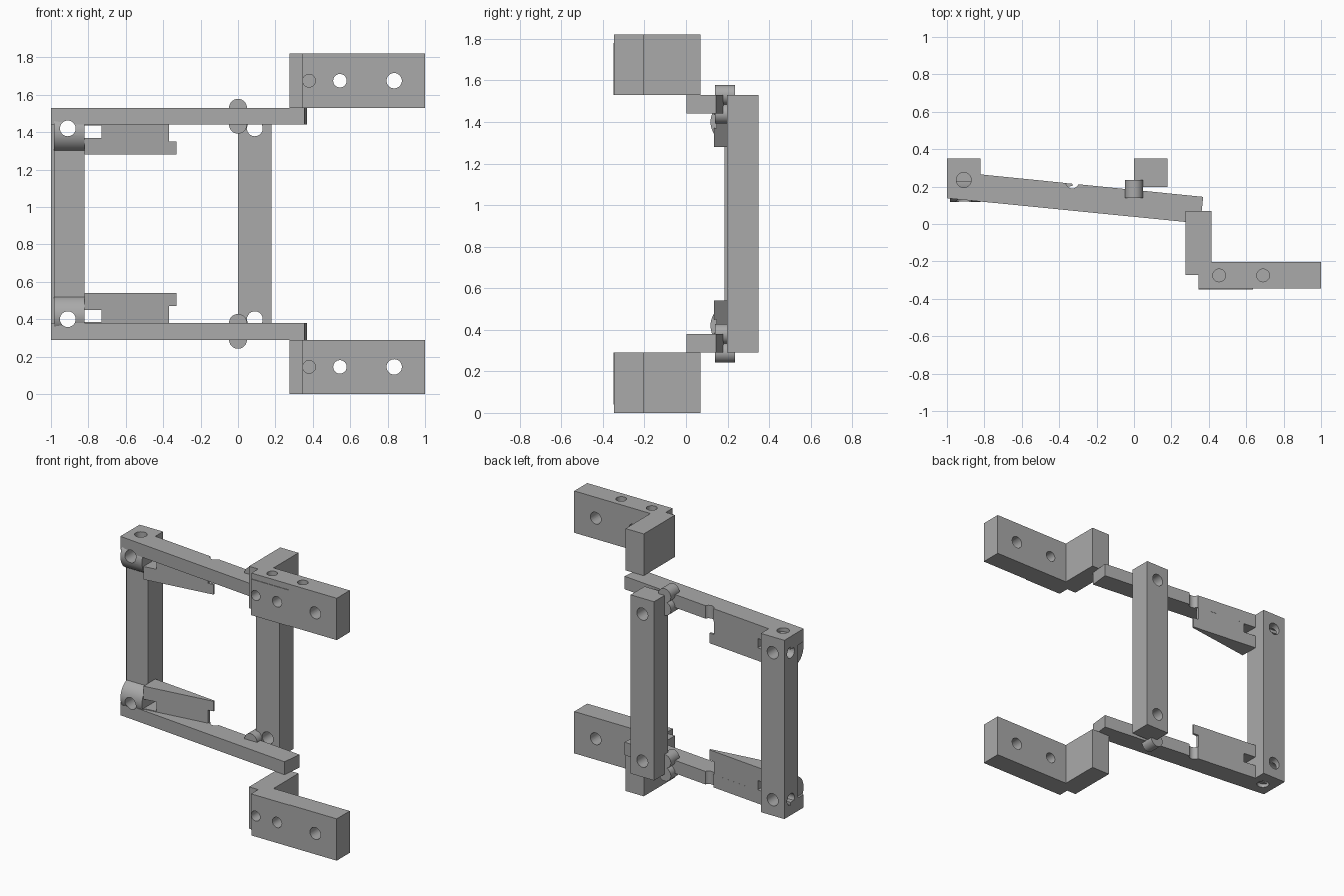
import bpy
import bmesh
import math
from mathutils import Vector

cube = bpy.data.objects.get("Cube")
if cube:
    bpy.data.objects.remove(cube, do_unlink=True)

grey = bpy.data.materials.new("plain_grey")
grey.use_nodes = True
tone = (0.4, 0.4, 0.4, 1)
grey.diffuse_color = tone
grey.node_tree.nodes["Principled BSDF"].inputs["Base Color"].default_value = tone

HEIGHT = 1.82


def finish(name, bm):
    bmesh.ops.recalc_face_normals(bm, faces=bm.faces)
    mesh = bpy.data.meshes.new(name)
    bm.to_mesh(mesh)
    bm.free()
    mesh.materials.append(grey)
    ob = bpy.data.objects.new(name, mesh)
    bpy.context.collection.objects.link(ob)
    return ob


def prism(name, outline, z0, z1):
    """Extrude an xy outline between two heights."""
    bm = bmesh.new()
    face = bm.faces.new([bm.verts.new((x, y, z0)) for x, y in outline])
    ext = bmesh.ops.extrude_face_region(bm, geom=[face])
    verts = [v for v in ext["geom"] if isinstance(v, bmesh.types.BMVert)]
    bmesh.ops.translate(bm, verts=verts, vec=(0, 0, z1 - z0))
    return finish(name, bm)


def box(name, x0, x1, y0, y1, z0, z1):
    return prism(name, [(x0, y0), (x1, y0), (x1, y1), (x0, y1)], z0, z1)


def rod(name, start, end, radius):
    """Cylinder between two points."""
    a, b = Vector(start), Vector(end)
    bm = bmesh.new()
    bmesh.ops.create_cone(bm, cap_ends=True, segments=40, radius1=radius,
                          radius2=radius, depth=(b - a).length)
    turn = (b - a).to_track_quat("Z", "Y").to_matrix().to_4x4()
    bmesh.ops.transform(bm, matrix=turn, verts=bm.verts)
    bmesh.ops.translate(bm, verts=bm.verts, vec=(a + b) / 2)
    return finish(name, bm)


def select(ob):
    bpy.ops.object.select_all(action="DESELECT")
    ob.select_set(True)
    bpy.context.view_layer.objects.active = ob


def smooth(ob):
    select(ob)
    bpy.ops.object.shade_smooth_by_angle(angle=math.radians(30))


def cut(ob, *cutters):
    """Subtract the cutters, then discard them."""
    select(ob)
    for c in cutters:
        mod = ob.modifiers.new("cut", "BOOLEAN")
        mod.operation = "DIFFERENCE"
        mod.solver = "EXACT"
        mod.object = c
        bpy.ops.object.modifier_apply(modifier=mod.name)
        bpy.data.objects.remove(c, do_unlink=True)
    smooth(ob)


def hole_y(x, z, radius=0.042, y0=-0.6, y1=0.6):
    return rod("cutter", (x, y0, z), (x, y1, z), radius)


def corner_holes(z, top, outer):
    """Crossing holes at the hinge corner."""
    return [hole_y(-0.91, z),
            rod("cutter", (-1.1, 0.28, z), (-0.91, 0.28, z), 0.04),
            rod("cutter", (-0.91, 0.235, top), (-0.91, 0.235, outer), 0.04)]


# Posts
hinge_post = box("hinge_post", -1, -0.82, 0.2, 0.35, 0.29, 1.53)
cut(hinge_post, *corner_holes(1.42, 1.47, 1.6), *corner_holes(0.4, 0.35, 0.2))
box("hinge_post_front", -0.985, -0.82, 0.186, 0.21, 0.5, 1.32)
middle_post = box("middle_post", 0, 0.18, 0.197, 0.35, 0.29, 1.53)
cut(middle_post, hole_y(0.09, 1.42), hole_y(0.09, 0.4))

# Upper and lower arms, mirrored about mid height
for side in ("upper", "lower"):
    def level(z):
        return z if side == "upper" else HEIGHT - z

    def span(a, b):
        return sorted((level(a), level(b)))

    # Slanted bar with a round groove in its back
    bar = prism(side + "_bar", [(-1, 0.138), (0.355, 0.003), (0.37, 0.145),
                                (-0.82, 0.265), (-1, 0.283)], *span(1.44, 1.53))
    cut(bar, rod("cutter", (-0.33, 0.225, level(1.4)), (-0.33, 0.225, level(1.6)), 0.035),
        rod("cutter", (-0.91, 0.235, level(1.47)), (-0.91, 0.235, level(1.6)), 0.04),
        hole_y(-0.91, level(1.42)))

    # Tapered web with an end notch and a slot
    web = prism(side + "_web", [(-0.82, 0.135), (-0.33, 0.203),
                                (-0.33, 0.215), (-0.82, 0.265)], *span(1.28, 1.44))
    cut(web, box("cutter", -0.37, -0.2, 0, 0.4, *span(1.35, 1.5)),
        box("cutter", -0.9, -0.73, 0, 0.4, *span(1.37, 1.435)))

    # Round hinge knuckle
    knuckle = rod(side + "_knuckle", (-0.985, 0.225, level(1.4)),
                  (-0.82, 0.225, level(1.4)), 0.107)
    cut(knuckle, hole_y(-0.91, level(1.42)),
        box("cutter", -1.1, -0.7, 0.23, 0.5, *span(1.2, 1.6)))

    # Pair of pivot pins
    for label, z in (("outer", 1.53), ("inner", 1.44)):
        smooth(rod(f"{side}_{label}_pin", (0, 0.14, level(z)), (0, 0.235, level(z)), 0.048))

# Stepped mounting blocks
for side, z in (("upper", 1.53), ("lower", 0)):
    top = z + 0.29
    mid = z + 0.145
    block = prism(side + "_mount", [(0.275, -0.272), (0.345, -0.272), (0.345, -0.346),
                                    (1, -0.346), (1, -0.203), (0.415, -0.203),
                                    (0.415, 0.07), (0.275, 0.07)], z, top)
    p0 = z if side == "upper" else z + 0.04
    plate = box(side + "_mount_plate", 0.345, 0.635, -0.35, -0.345, p0, p0 + 0.25)
    for ob in (block, plate):
        cut(ob, hole_y(0.38, mid, 0.034, -0.6, -0.22), hole_y(0.545, mid, 0.036))
    cut(block, hole_y(0.835, mid, 0.041))
    if side == "upper":
        cut(block, *[rod("cutter", (x, -0.275, top - 0.1), (x, -0.275, top + 0.1), 0.034)
                     for x in (0.455, 0.69)])
